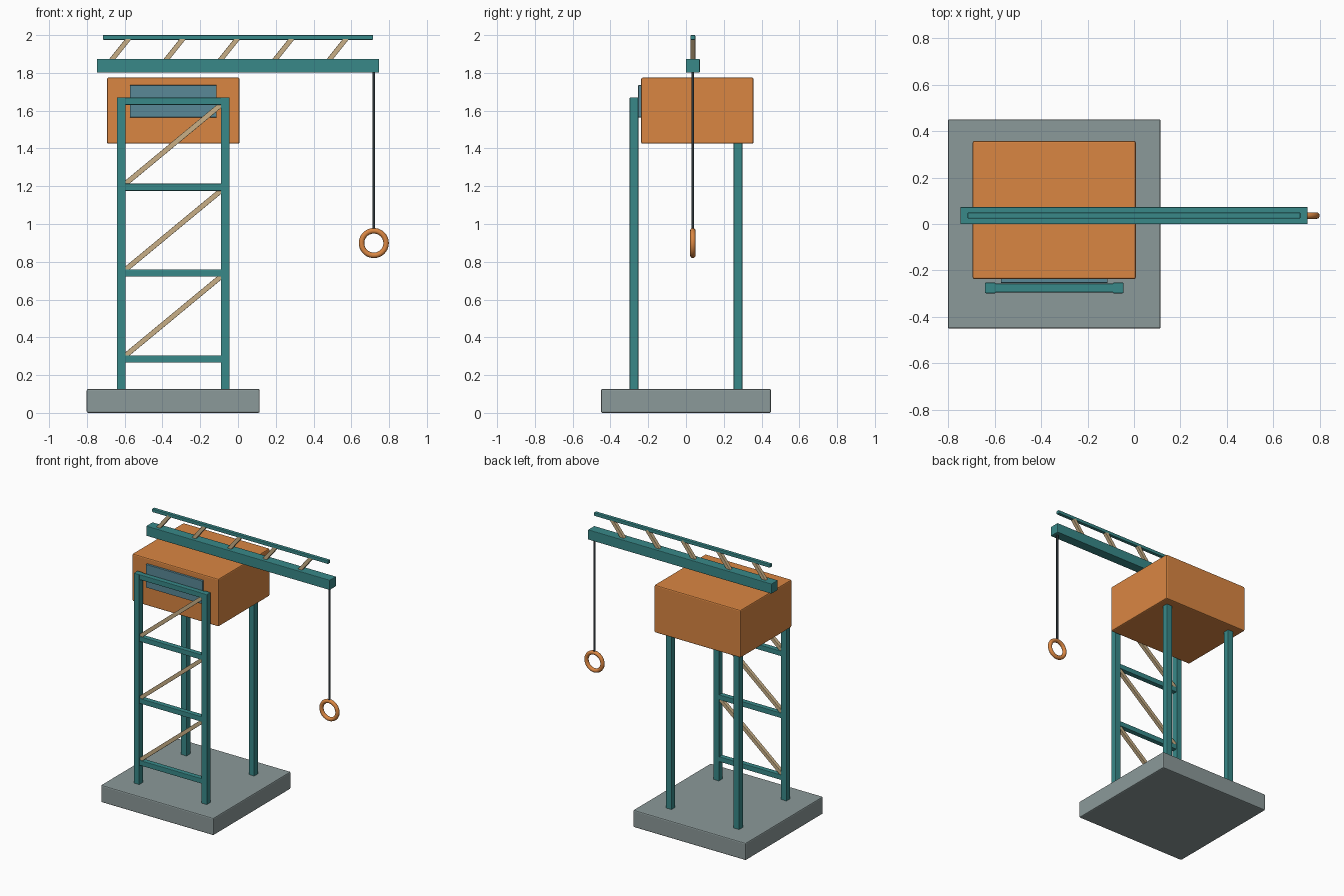
import bpy
from mathutils import Vector

if "Cube" in bpy.data.objects:
    bpy.data.objects.remove(bpy.data.objects["Cube"])


def material(name, r, g, b):
    m = bpy.data.materials.new(name)
    m.diffuse_color = (r, g, b, 1)
    m.use_nodes = True
    m.node_tree.nodes["Principled BSDF"].inputs["Base Color"].default_value = m.diffuse_color
    return m


TEAL = material("teal_paint", 0.04, 0.25, 0.25)
ORANGE = material("orange_paint", 0.70, 0.24, 0.055)
TAN = material("tan_wood", 0.58, 0.43, 0.24)
STONE = material("stone_grey", 0.26, 0.32, 0.32)
GLASS = material("window_blue", 0.10, 0.25, 0.31)
DARK = material("dark_cable", 0.025, 0.035, 0.04)


def finish(name, mat, bevel=0.0):
    ob = bpy.context.object
    ob.name = name
    ob.data.materials.append(mat)
    if bevel:
        mod = ob.modifiers.new("soft_edges", 'BEVEL')
        mod.width = bevel
        mod.segments = 2
    return ob


def box(name, center, size, mat, bevel=0.004):
    bpy.ops.mesh.primitive_cube_add(size=1, location=center)
    ob = bpy.context.object
    ob.scale = size
    bpy.ops.object.transform_apply(location=False, rotation=False, scale=True)
    return finish(name, mat, bevel)


def strut(name, a, b, width, mat):
    # Square bar running between two points in the XZ plane
    a, b = Vector(a), Vector(b)
    d = b - a
    ob = box(name, (a + b) / 2, (width, width, d.length), mat, 0.002)
    ob.rotation_euler = Vector((0, 0, 1)).rotation_difference(d).to_euler()
    return ob


CX = -0.343            # tower centre line
HALF = 0.275           # leg offset from the tower centre
LEFT, RIGHT = CX - HALF, CX + HALF
JY = 0.036             # jib centre line

# Base slab
box("base_slab", (CX, 0, 0.0635), (0.916, 0.90, 0.127), STONE, 0.008)

# Four legs
for side, x in (("left", LEFT), ("right", RIGHT)):
    for end, y in (("front", -HALF), ("back", HALF)):
        box(f"{end}_{side}_leg", (x, y, 0.885), (0.046, 0.046, 1.57), TEAL)

# Front lattice: rungs and diagonal braces
levels = [0.285 + i * 0.455 for i in range(4)]
for i, z in enumerate(levels):
    box(f"front_rung_{i + 1}", (CX, -HALF, z), (2 * HALF, 0.038, 0.038), TEAL)
for i, (z0, z1) in enumerate(zip(levels, levels[1:])):
    strut(f"front_brace_{i + 1}", (LEFT, -HALF, z0), (RIGHT, -HALF, z1), 0.027, TAN)

# Cabin and window
box("cabin", (CX, 0.06, 1.60), (0.702, 0.595, 0.35), ORANGE, 0.008)
box("cabin_window", (CX, -0.24, 1.65), (0.46, 0.026, 0.17), GLASS, 0.002)

# Jib: main beam, upper chord and slanted lacing
box("jib_beam", (0, JY, 1.838), (1.494, 0.074, 0.073), TEAL)
box("jib_upper_chord", (0, JY, 1.9875), (1.432, 0.026, 0.025), TEAL)
for i in range(5):
    x = -0.688 + i * 0.288
    strut(f"jib_lacing_{i + 1}", (x, JY, 1.845), (x + 0.112, JY, 1.985), 0.026, TAN)

# Hoist cable and lifting ring
HX = 0.719
bpy.ops.mesh.primitive_cylinder_add(vertices=16, radius=0.0075, depth=0.87,
                                    location=(HX, JY, 1.40))
finish("hoist_cable", DARK)
bpy.ops.object.shade_smooth_by_angle()
bpy.ops.mesh.primitive_torus_add(major_radius=0.065, minor_radius=0.0145,
                                 major_segments=40, minor_segments=12,
                                 location=(HX, JY, 0.899),
                                 rotation=(1.5707963, 0, 0))
finish("lifting_ring", ORANGE)
bpy.ops.object.shade_smooth()
